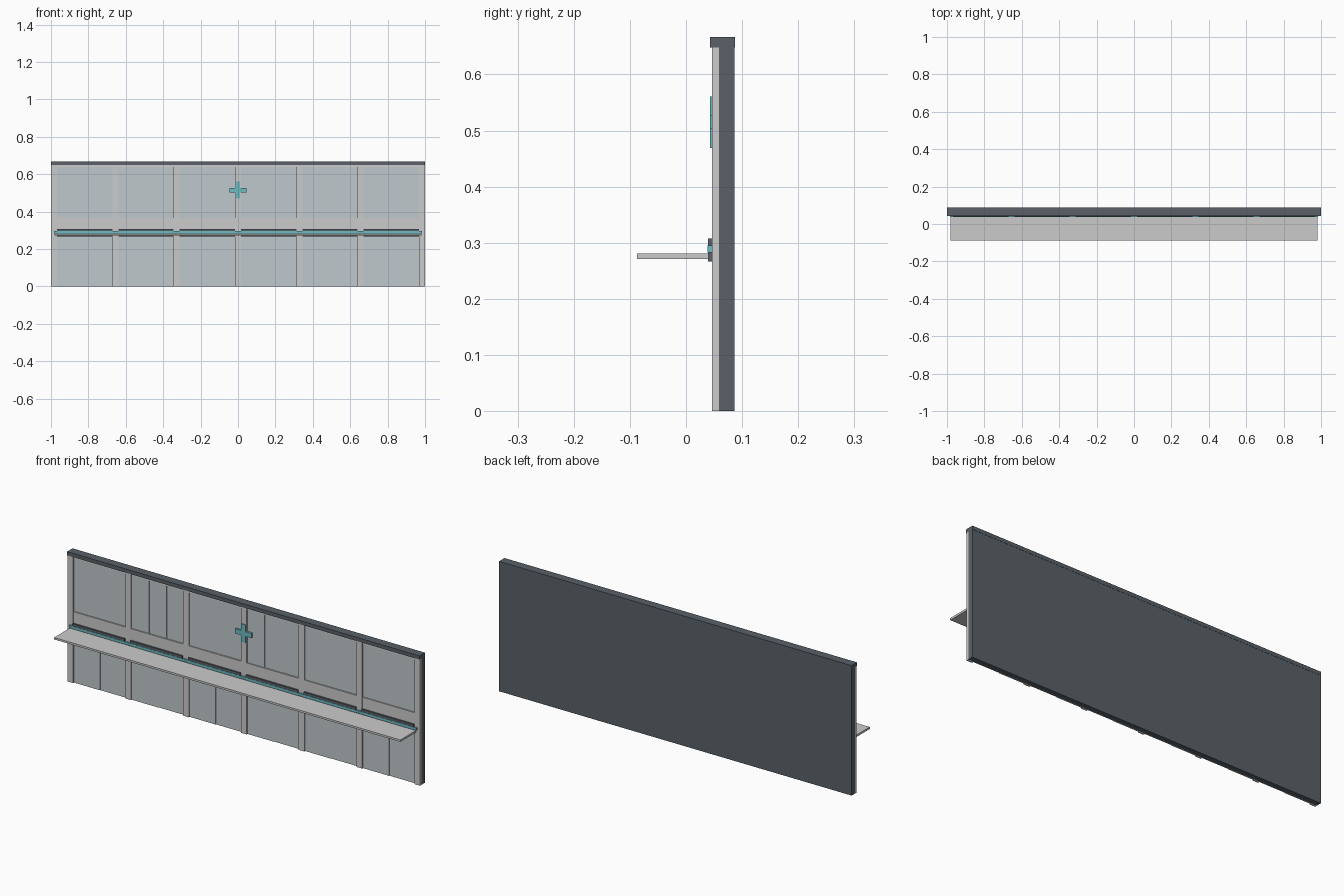
import bpy, bmesh
from mathutils import Matrix, Vector

if "Cube" in bpy.data.objects:
    bpy.data.objects.remove(bpy.data.objects["Cube"])


def material(name, color):
    m = bpy.data.materials.new(name)
    m.diffuse_color = (*color, 1)
    m.use_nodes = True
    m.node_tree.nodes["Principled BSDF"].inputs["Base Color"].default_value = m.diffuse_color
    return m


LIGHT = material("light_grey", (0.62, 0.62, 0.62))
PANEL = material("panel_grey", (0.53, 0.58, 0.61))
DARK = material("dark_grey", (0.10, 0.12, 0.14))
TEAL = material("teal", (0.15, 0.50, 0.53))


def boxes(name, items, mat):
    """One object from boxes given as (x0, x1, y0, y1, z0, z1)."""
    bm = bmesh.new()
    for x0, x1, y0, y1, z0, z1 in items:
        centre = Vector((x0 + x1, y0 + y1, z0 + z1)) / 2
        size = Matrix.Diagonal((x1 - x0, y1 - y0, z1 - z0, 1))
        bmesh.ops.create_cube(bm, size=1, matrix=Matrix.Translation(centre) @ size)
    mesh = bpy.data.meshes.new(name)
    bm.to_mesh(mesh)
    bm.free()
    mesh.materials.append(mat)
    ob = bpy.data.objects.new(name, mesh)
    bpy.context.collection.objects.link(ob)
    return ob


PITCH, HALF = 0.328, 0.016          # post spacing and half width
posts_x = [PITCH * i for i in range(-3, 4)]
bays = [(a + HALF, b - HALF) for a, b in zip(posts_x, posts_x[1:])]

# Backing wall and top cap
boxes("back_wall", [(-1, 1, 0.059, 0.086, 0, 0.65)], DARK)
boxes("top_cap", [(-1, 1, 0.043, 0.087, 0.648, 0.667)], DARK)

# Upright posts
boxes("posts", [(x - HALF, x + HALF, 0.0465, 0.06, 0, 0.649) for x in posts_x], LIGHT)

# Horizontal rail and header
boxes("rails", [(-0.984, 0.984, 0.0475, 0.06, 0.268, 0.366),
                (-0.984, 0.984, 0.0505, 0.06, 0.637, 0.649)], LIGHT)

# Panels: three boards per bay above the rail, two below, with slight steps
upper_steps = ["011", "012", "012", "012", "012", "001"]
planks = []
for (a, b), steps in zip(bays, upper_steps):
    for count, pattern, z0, z1 in ((3, steps, 0.36, 0.64), (2, "02", 0, 0.275)):
        w = (b - a) / count
        for i in range(count):
            front = 0.053 + 0.0012 * int(pattern[i])
            planks.append((a + i * w, a + (i + 1) * w, front, 0.06, z0, z1))
boxes("panels", planks, PANEL)

# Dark trim in each bay, teal strip and projecting shelf
boxes("shelf_trim", [(a, b, 0.039, 0.048, 0.267, 0.308) for a, b in bays], DARK)
boxes("accent_strip", [(-0.985, 0.985, 0.038, 0.048, 0.283, 0.295)], TEAL)
boxes("shelf", [(-0.982, 0.982, -0.087, 0.04, 0.271, 0.281)], LIGHT)

# Plus-shaped emblem on the centre post
t, r, cz = 0.012, 0.046, 0.515
boxes("plus_badge", [(-t, t, 0.043, 0.048, cz - r, cz + r),
                     (-r, -t, 0.043, 0.053, cz - t, cz + t),
                     (t, r, 0.043, 0.053, cz - t, cz + t)], TEAL)
